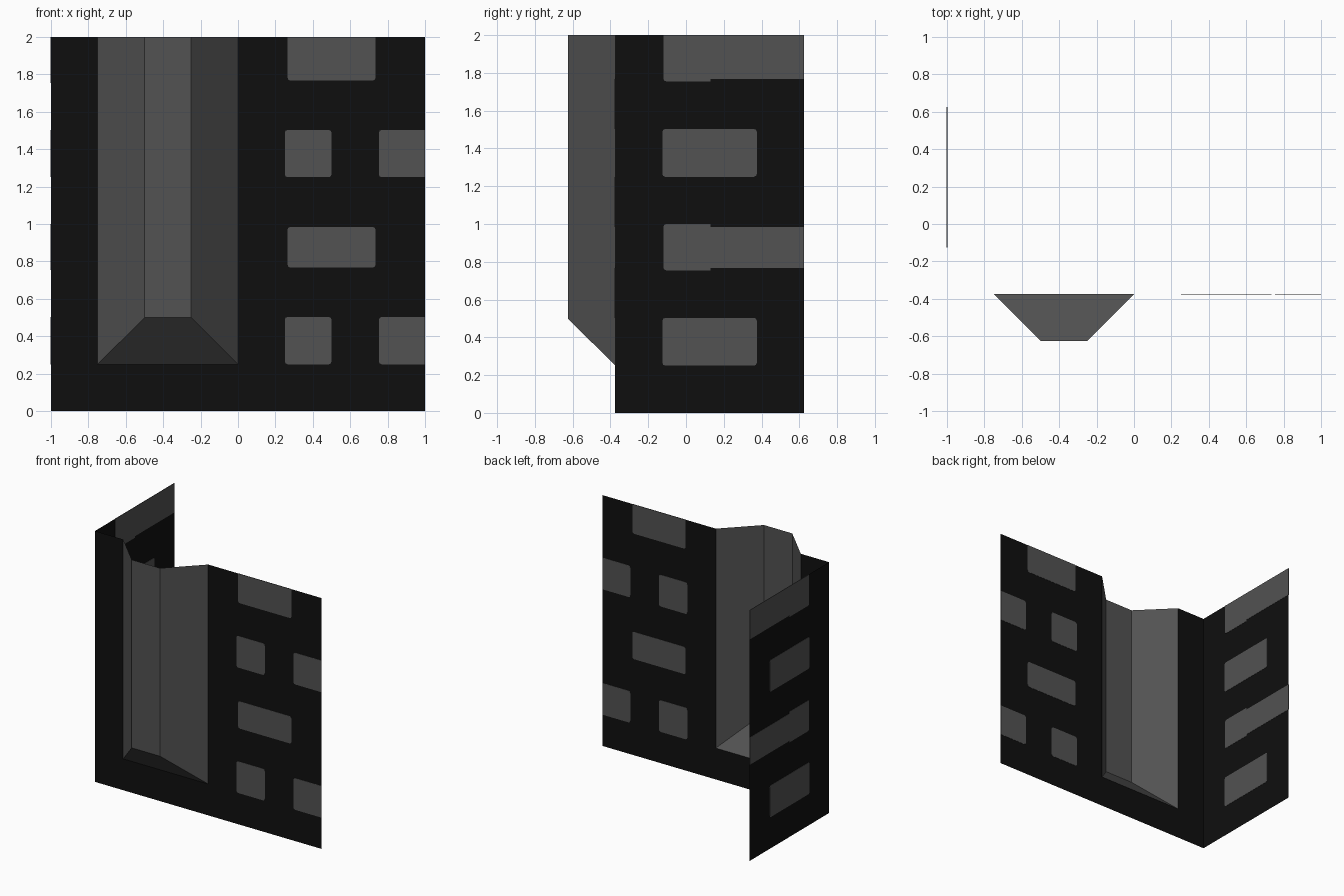
import bpy
import bmesh

if "Cube" in bpy.data.objects:
    bpy.data.objects.remove(bpy.data.objects["Cube"])


def material(name, rgb):
    m = bpy.data.materials.new(name)
    m.diffuse_color = (*rgb, 1)
    m.use_nodes = True
    m.node_tree.nodes["Principled BSDF"].inputs["Base Color"].default_value = m.diffuse_color
    return m


BLACK = material("near_black_wall", (0.0048, 0.0048, 0.0048))
GREY = material("dark_grey_panel", (0.085, 0.085, 0.085))
FRONT_Y, SIDE_X, BACK_Y, TOP = -0.375, -1.0, 0.625, 2.0


def build(name, polygons, mat):
    """Make a mesh object from a few polygons, welding shared points."""
    bm = bmesh.new()
    for poly in polygons:
        bm.faces.new([bm.verts.new(p) for p in poly])
    bmesh.ops.remove_doubles(bm, verts=bm.verts, dist=1e-5)
    mesh = bpy.data.meshes.new(name)
    bm.to_mesh(mesh)
    bm.free()
    mesh.materials.append(mat)
    ob = bpy.data.objects.new(name, mesh)
    bpy.context.collection.objects.link(ob)
    return ob


def on_front(u, z, off=0.0):
    return (u, FRONT_Y + off, z)


def on_side(u, z, off=0.0):
    return (SIDE_X + off, u, z)


def rect(place, u0, u1, z0, z1):
    return [place(u, z) for u, z in ((u0, z0), (u1, z0), (u1, z1), (u0, z1))]


def window(name, place, u0, u1, z0, z1, square="", r=0.015):
    """Thin plate through the wall; corners clipped except on 'square' sides (L, R, T)."""
    outline = []
    for u, z, du, dz, sides in ((u0, z0, 1, 1, "L"), (u1, z0, -1, 1, "R"),
                                (u1, z1, -1, -1, "RT"), (u0, z1, 1, -1, "LT")):
        if any(s in square for s in sides):
            outline.append((u, z))
            continue
        a, m, b = (u, z + dz * r), (u + du * r * 0.3, z + dz * r * 0.3), (u + du * r, z)
        outline += [a, m, b] if du == dz else [b, m, a]
    h = 0.002
    front = [place(u, z, -h) for u, z in outline]
    back = [place(u, z, h) for u, z in outline]
    n = len(outline)
    polys = [front, back[::-1]]
    polys += [[front[i], back[i], back[(i + 1) % n], front[(i + 1) % n]] for i in range(n)]
    ob = build(name, polys, GREY)
    bm = bmesh.new()
    bm.from_mesh(ob.data)
    bmesh.ops.recalc_face_normals(bm, faces=bm.faces)
    bm.to_mesh(ob.data)
    bm.free()


# Front wall, left open behind the bay
build("front_wall", [rect(on_front, -1, -0.75, 0.25, TOP),
                     [on_front(u, z) for u, z in ((-1, 0), (1, 0), (1, 0.25), (0, 0.25),
                                                  (-0.75, 0.25), (-1, 0.25))],
                     rect(on_front, 0, 1, 0.25, TOP)], BLACK)

# Side wall along the left
build("side_wall", [rect(on_side, FRONT_Y, BACK_Y, 0, TOP)[::-1]], BLACK)

# Projecting hollow bay with slanted cheeks and sloping underside
inner = [(-0.75, -0.375), (-0.5, -0.625), (-0.25, -0.625), (0, -0.375)]
low = [(x, y, z) for (x, y), z in zip(inner, (0.25, 0.5, 0.5, 0.25))]
high = [(x, y, TOP) for x, y in inner]
build("bay", [[low[i], low[i + 1], high[i + 1], high[i]] for i in range(3)]
      + [[low[0], low[3], low[2], low[1]]], GREY)

# Windows: the same two-row pattern on each storey
for storey in (0, 1):
    z = float(storey)
    cut = "T" if storey else ""
    a, b = z + 0.25, z + 0.503
    top = TOP if storey else 0.985
    step_top = TOP if storey else 1.0
    window("front_small_window", on_front, 0.25, 0.5, a, b)
    window("front_edge_window", on_front, 0.753, 1.0, a, b, "R")
    window("front_wide_window", on_front, 0.265, 0.735, z + 0.767, top, cut)
    window("side_window", on_side, -0.125, 0.375, a, b)
    window("side_band_end", on_side, -0.12, 0.13, z + 0.755, step_top, "R" + cut)
    window("side_band", on_side, 0.13, BACK_Y, z + 0.767, top, "LR")
